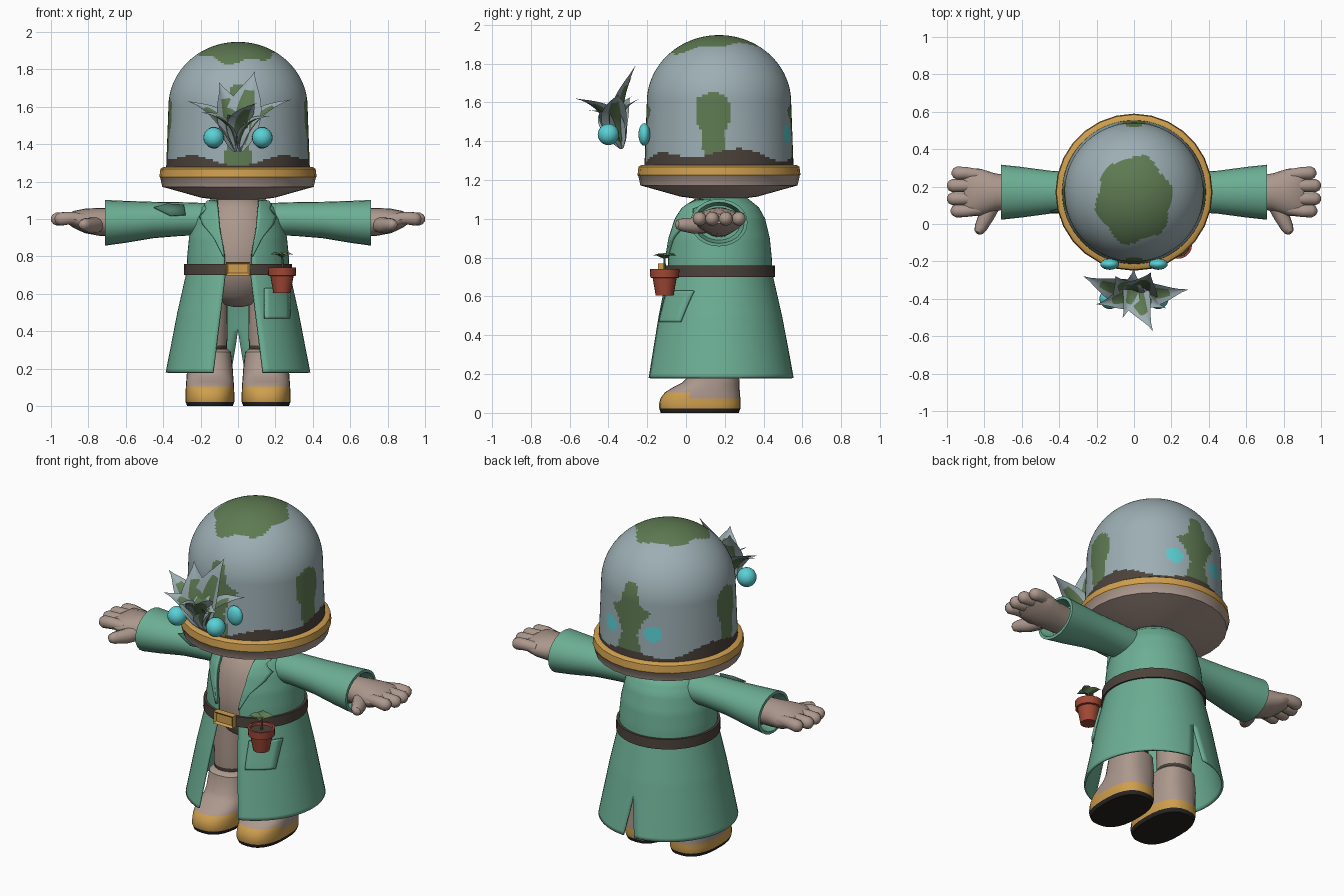
import bpy, bmesh, math
from mathutils import Vector

cube = bpy.data.objects.get("Cube")
if cube:
    bpy.data.objects.remove(cube)


def material(name, r, g, b):
    lin = [(c / 255 / 12.92) if c < 11 else ((c / 255 + 0.055) / 1.055) ** 2.4 for c in (r, g, b)]
    m = bpy.data.materials.new(name)
    m.use_nodes = True
    m.diffuse_color = (*lin, 1)
    m.node_tree.nodes["Principled BSDF"].inputs["Base Color"].default_value = (*lin, 1)
    return m


COAT = material("coat_green", 108, 174, 148)
PATCH = material("moss_green", 94, 122, 82)
GREY = material("blue_grey", 156, 174, 179)
BEIGE = material("beige", 172, 152, 141)
GOLD = material("gold", 206, 158, 78)
BROWN = material("dark_brown", 76, 66, 59)
CYAN = material("cyan", 90, 208, 212)
CLAY = material("terracotta", 160, 72, 54)
SOLE = material("sole_black", 38, 35, 33)
DEEP = material("deep_green", 76, 124, 106)
CY = 0.17  # depth of the body axis


def lerp(table, t):
    for (a, va), (b, vb) in zip(table, table[1:]):
        if t <= b:
            return va + (vb - va) * max(0, (t - a) / (b - a))
    return table[-1][1]


def finish(name, bm, mats, rule=None, mirror=False, thick=0, angle=40):
    bmesh.ops.recalc_face_normals(bm, faces=bm.faces)
    if rule:
        for f in bm.faces:
            f.material_index = rule(f.calc_center_median())
    me = bpy.data.meshes.new(name)
    bm.to_mesh(me)
    bm.free()
    ob = bpy.data.objects.new(name, me)
    bpy.context.collection.objects.link(ob)
    for m in mats:
        me.materials.append(m)
    bpy.ops.object.select_all(action='DESELECT')
    ob.select_set(True)
    bpy.context.view_layer.objects.active = ob
    bpy.ops.object.shade_smooth_by_angle(angle=math.radians(angle))
    if mirror:
        ob.modifiers.new("mirror", 'MIRROR').use_clip = True
    if thick:
        ob.modifiers.new("thickness", 'SOLIDIFY').thickness = thick
    return ob


def skin(rings, closed=True, caps=True):
    """Bridge rings of points into a surface."""
    bm = bmesh.new()
    rows = [[bm.verts.new(p) for p in ring] for ring in rings]
    n = len(rows[0])
    for a, b in zip(rows, rows[1:]):
        for i in range(n if closed else n - 1):
            j = (i + 1) % n
            bm.faces.new((a[i], a[j], b[j], b[i]))
    if closed and caps:
        bm.faces.new(rows[0])
        bm.faces.new(rows[-1])
    return bm


def oval(c, u, v, n):
    c, u, v = Vector(c), Vector(u), Vector(v)
    return [c + u * math.cos(2 * math.pi * i / n) + v * math.sin(2 * math.pi * i / n) for i in range(n)]


def lathe(profile, x=0, y=CY, n=32, caps=True):
    return skin([oval((x, y, z), (r, 0, 0), (0, r, 0), n) for r, z in profile], caps=caps)


def tube(points, radii, n=12):
    pts = [Vector(p) for p in points]
    rings = []
    for i, p in enumerate(pts):
        d = (pts[min(i + 1, len(pts) - 1)] - pts[max(i - 1, 0)]).normalized()
        u = d.cross(Vector((0, 0.3, 1))).normalized()
        rings.append(oval(p, u * radii[i], d.cross(u) * radii[i], n))
    return skin(rings)


def ball(name, c, size, mat, mirror=False):
    bm = bmesh.new()
    bmesh.ops.create_uvsphere(bm, u_segments=20, v_segments=12, radius=1)
    for v in bm.verts:
        v.co = Vector(c) + v.co * Vector(size)
    return finish(name, bm, [mat], mirror=mirror)


# Dome head with mossy patches, painted spots and a dark lower band
def dome_colour(c):
    x, y, z = c.x, c.y - CY, c.z
    a = math.atan2(y, x)
    if z > 1.78:
        t = math.atan2(y + 0.04, x)
        return int(math.hypot(x / 0.2, (y + 0.04) / 0.23) < 1 + 0.06 * math.sin(6 * t))
    if z < 1.325 + 0.02 * math.sin(5 * a) + 0.02 * math.cos(2 * a):
        return 2
    side = [(1.33, 0.05), (1.45, 0.06), (1.5, 0.085), (1.62, 0.08), (1.66, 0.0)]
    back = [(1.36, 0.07), (1.42, 0.05), (1.5, 0.08), (1.56, 0.13), (1.6, 0.06), (1.7, 0.04), (1.73, 0)]
    if abs(x) > 0.3 and abs(y + 0.03) < lerp(side, z) and z > 1.33:
        return 1
    if abs(y) > 0.2:
        if y > 0 and math.hypot(abs(x) - 0.14, z - 1.44) < 0.048:
            return 3
        return int(abs(x) < lerp(back, z))
    return 0


wall = [(0.385 - 0.013 * i / 30, 1.25 + 0.35 * i / 30) for i in range(30)]
arch = [(0.372 * math.cos(t), 1.6 + 0.347 * math.sin(t)) for t in [math.pi / 2 * i / 40 for i in range(40)]]
finish("dome_head", lathe(wall + arch + [(0.004, 1.947)], n=160), [GREY, PATCH, BROWN, CYAN], dome_colour)

# Rim under the dome
finish("head_rim", lathe([(0.02, 1.09), (0.2, 1.115), (0.36, 1.16), (0.405, 1.172), (0.416, 1.222),
                          (0.42, 1.226), (0.415, 1.268), (0.4, 1.278), (0.37, 1.278)], n=28),
       [BEIGE, GOLD], lambda c: int(c.z > 1.223))

# Eyes on the dome and berries in the plant
ball("eyes", (0.13, -0.215, 1.435), (0.05, 0.03, 0.058), CYAN, True)
ball("berries", (0.13, -0.4, 1.435), (0.055,) * 3, CYAN, True)


# Leaf rosette
def leaf(name, base, tip, width, lift, mats=(GREY, PATCH)):
    base, tip = Vector(base), Vector(tip)
    d = tip - base
    side = d.cross(Vector((0, -0.35, 1))).normalized()
    up = side.cross(d).normalized()
    rows = []
    for i in range(13):
        t = i / 12
        mid = base + d * t + up * lift * 4 * t * (1 - t)
        w = width * (0.12 + 0.88 * math.sin(math.pi * t ** 0.8)) * (1 - t ** 6) + 0.001
        rows.append([mid + side * w * s + up * abs(s) * w * 0.35 for s in (-1, -0.5, 0, 0.5, 1)])
    bm = skin(rows, closed=False)
    for k, f in enumerate(bm.faces):
        f.material_index = int(k % 4 in (1, 2) and 1 <= k // 4 < 9 and len(mats) > 1)
    return finish(name, bm, mats)


rosette = [(0.09, -0.26, 1.79, 0.1), (-0.1, -0.28, 1.73, 0.09), (-0.27, -0.28, 1.63, 0.07),
           (0.29, -0.35, 1.64, 0.07), (0.1, -0.57, 1.62, 0.08), (-0.2, -0.43, 1.57, 0.07),
           (0.17, -0.45, 1.55, 0.06), (-0.06, -0.5, 1.56, 0.06), (0.0, -0.24, 1.62, 0.08)]
for i, (x, y, z, w) in enumerate(rosette):
    leaf(f"head_leaf_{i + 1}", (0.03 * (x > 0) - 0.015, -0.33, 1.36), (x, y, z), w, 0.03 if z > 1.7 else 0.06)

# Torso
finish("torso", lathe([(0.02, 0.53), (0.1, 0.545), (0.17, 0.59), (0.225, 0.68), (0.245, 0.75),
                       (0.24, 0.85), (0.225, 0.95), (0.18, 1.06), (0.1, 1.12)]), [BEIGE])

# Coat, open at the front and slit at the back
COAT_R = [(0.18, 0.387), (0.5, 0.325), (0.72, 0.275), (0.8, 0.272), (0.9, 0.262),
          (1.0, 0.238), (1.06, 0.205), (1.12, 0.13)]
OPENING = [(0.18, 0.135), (0.7, 0.07), (0.82, 0.075), (0.95, 0.1), (1.12, 0.115)]
rows = []
for k in range(48):
    z = 0.18 + 0.94 * k / 47
    r = lerp(COAT_R, z)
    a = math.asin(min(0.9, lerp(OPENING, z) / r))
    b = math.pi - max(0, 0.1 * (1 - (z - 0.18) / 0.23))
    rows.append([(r * math.sin(t), CY - r * math.cos(t), z) for t in [a + (b - a) * i / 28 for i in range(29)]])
    if abs(rows[-1][-1][0]) < 1e-4:
        rows[-1][-1] = (0, CY + r, z)
finish("coat", skin(rows, closed=False), [COAT], mirror=True, thick=0.012)


def coat_panel(name, z0, z1, inner, outer, mirror):
    rows = []
    for k in range(15):
        z = z0 + (z1 - z0) * k / 14
        r = lerp(COAT_R, z) + 0.014
        row = []
        for i in range(7):
            x = min(r * 0.97, lerp(inner, z) + (lerp(outer, z) - lerp(inner, z)) * i / 6)
            row.append((x, CY - math.sqrt(r * r - x * x), z))
        rows.append(row)
    return finish(name, skin(rows, closed=False), [COAT], mirror=mirror, thick=0.014)


coat_panel("lapels", 0.8, 1.1, OPENING,
           [(0.8, 0.08), (0.9, 0.13), (0.97, 0.19), (1.03, 0.215), (1.04, 0.165), (1.1, 0.19)], True)
coat_panel("coat_pocket", 0.47, 0.63, [(0, 0.16), (0.5, 0.145), (1, 0.145)], [(0, 0.26), (0.5, 0.28), (1, 0.28)], False)

# Belt and buckle
finish("belt", lathe([(0.27, 0.7), (0.29, 0.7), (0.288, 0.76), (0.27, 0.76), (0.27, 0.7)], caps=False), [BROWN])
bm = bmesh.new()
bmesh.ops.create_cube(bm, size=1)
for v in bm.verts:
    v.co = Vector((0, -0.125, 0.735)) + v.co * Vector((0.13, 0.04, 0.072))
face = [f for f in bm.faces if f.calc_center_median().y < -0.14]
bmesh.ops.inset_region(bm, faces=face, thickness=0.016, depth=-0.012)
finish("belt_buckle", bm, [GOLD])

# Sleeves: x, centre height, half depth, half height
sleeve = [(0.15, 1.0, 0.1, 0.085), (0.3, 1.0, 0.105, 0.09), (0.45, 0.995, 0.115, 0.097),
          (0.6, 0.985, 0.135, 0.112), (0.71, 0.98, 0.147, 0.122), (0.712, 0.98, 0.13, 0.106), (0.64, 0.98, 0.11, 0.09)]
finish("sleeves", skin([oval((x, CY, z), (0, ry, 0), (0, 0, rz), 24) for x, z, ry, rz in sleeve]), [COAT], mirror=True)
bm = bmesh.new()
bm.faces.new([bm.verts.new(p) for p in ((-0.45, 0.068, 1.06), (-0.36, 0.055, 1.015),
                                        (-0.28, 0.06, 1.02), (-0.29, 0.09, 1.075), (-0.38, 0.09, 1.08))])
finish("sleeve_patch", bm, [DEEP], thick=0.006)

# Hands
palm = [(0.63, 0.98, 0.085, 0.075), (0.74, 0.985, 0.1, 0.075), (0.82, 0.99, 0.125, 0.065),
        (0.88, 0.998, 0.13, 0.045), (0.91, 1.0, 0.11, 0.025)]
finish("palms", skin([oval((x, CY, z), (0, ry, 0), (0, 0, rz), 20) for x, z, ry, rz in palm]), [BEIGE], mirror=True)
for i, (y, end) in enumerate([(0.272, 0.975), (0.205, 1.0), (0.135, 1.0), (0.07, 0.98)]):
    pts = [(0.82, CY + (y - CY) * 0.9, 1.0), (0.9, y, 1.005), (end - 0.03, y, 1.0), (end - 0.01, y, 0.998), (end, y, 0.997)]
    finish(f"fingers_{i + 1}", tube(pts, [0.03, 0.034, 0.036, 0.026, 0.008]), [BEIGE], mirror=True)
finish("thumbs", tube([(0.76, 0.1, 0.97), (0.79, 0.04, 0.965), (0.82, -0.02, 0.97), (0.83, -0.045, 0.972),
                       (0.833, -0.055, 0.972)], [0.045, 0.042, 0.034, 0.024, 0.006]), [BEIGE], mirror=True)

# Legs and boots
finish("legs", lathe([(0.095, 0.25), (0.095, 0.295), (0.097, 0.325), (0.1, 0.45), (0.1, 0.62)], x=0.155, y=0.16, n=20),
       [BEIGE, BROWN], lambda c: int(0.295 < c.z < 0.325), mirror=True)
boot = [(0, -0.13, 0.272, 0.122), (0.022, -0.138, 0.28, 0.13), (0.05, -0.138, 0.28, 0.13), (0.075, -0.132, 0.28, 0.13),
        (0.105, -0.11, 0.278, 0.129), (0.13, -0.07, 0.276, 0.127), (0.155, -0.02, 0.275, 0.125),
        (0.19, 0.012, 0.274, 0.123), (0.29, 0.03, 0.27, 0.112), (0.305, 0.05, 0.255, 0.095)]
rings = []
for z, front, back, half in boot:
    ring = oval((0, 0, 0), (1, 0, 0), (0, 1, 0), 28)
    rings.append([(0.15 + half * math.copysign(abs(p.x) ** 0.8, p.x),
                   (front + back) / 2 + (back - front) / 2 * math.copysign(abs(p.y) ** 0.8, p.y), z) for p in ring])
finish("boots", skin(rings), [BEIGE, GOLD, SOLE],
       lambda c: 2 if c.z < 0.02 else int(c.z < 0.07 or (c.z < 0.1 and c.y < 0)), mirror=True)

# Flower pot with a sprout
PX, PY = 0.235, -0.11
finish("flower_pot", lathe([(0.046, 0.605), (0.062, 0.695), (0.074, 0.697), (0.076, 0.742), (0.064, 0.742), (0.06, 0.72)],
                           x=PX, y=PY, n=20), [CLAY])
finish("pot_soil", lathe([(0.06, 0.715), (0.063, 0.727)], x=PX, y=PY, n=20), [BROWN])
finish("sprout_stem", tube([(PX, PY, 0.72), (PX + 0.005, PY, 0.76), (PX, PY, 0.8)], [0.007, 0.006, 0.005], 8), [PATCH])
for i in range(4):
    t = 0.5 + i * math.pi / 2
    leaf(f"sprout_leaf_{i + 1}", (PX, PY, 0.795),
         (PX + 0.07 * math.cos(t), PY + 0.07 * math.sin(t), 0.81), 0.024, 0.008, (PATCH,))
